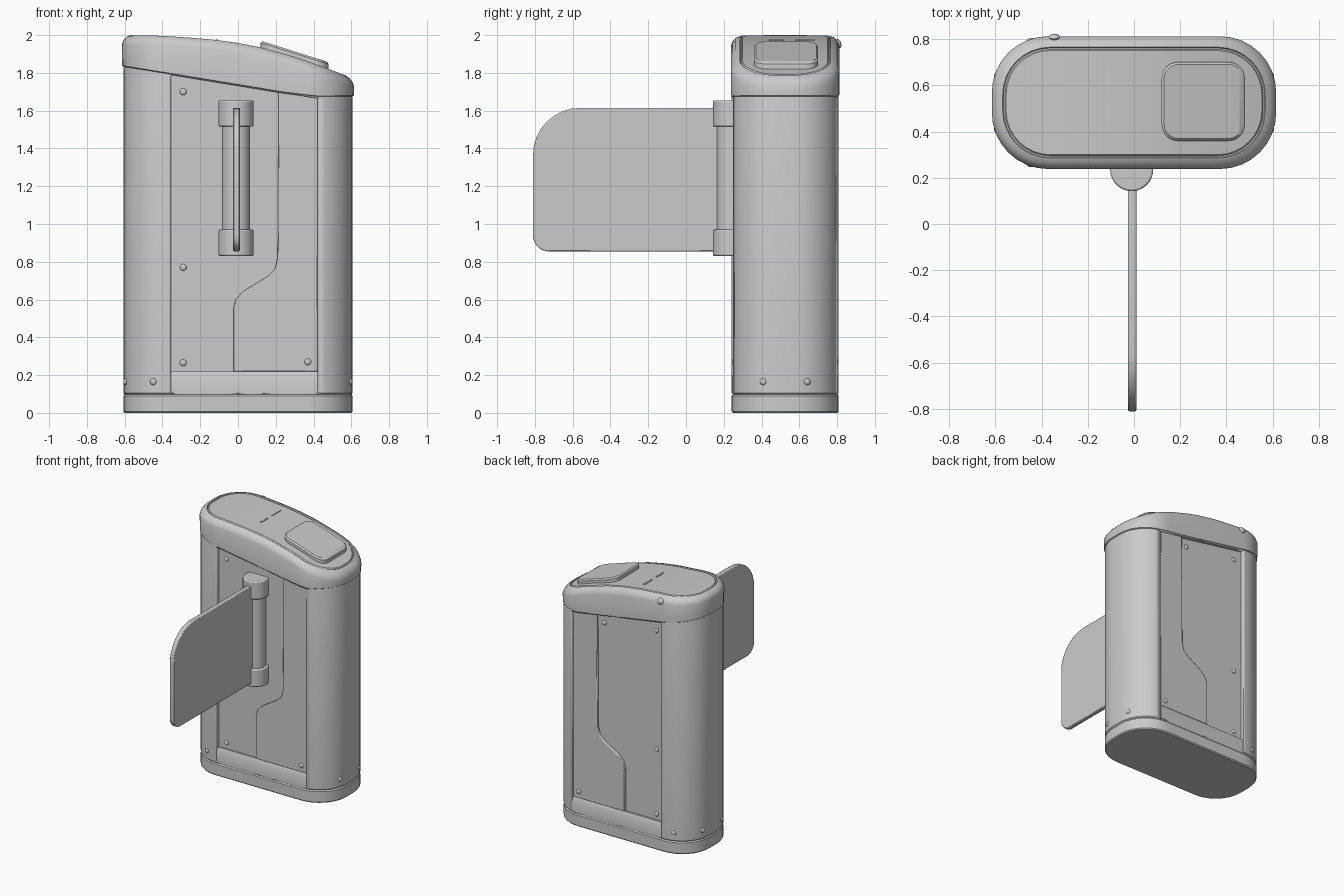
import bpy, bmesh, math
from mathutils import Vector

if "Cube" in bpy.data.objects:
    bpy.data.objects.remove(bpy.data.objects["Cube"])

grey = bpy.data.materials.new("grey")
grey.diffuse_color = (0.6, 0.6, 0.6, 1)
grey.use_nodes = True
grey.node_tree.nodes["Principled BSDF"].inputs["Base Color"].default_value = grey.diffuse_color
CY = 0.525   # depth centre of the cabinet


def finish(name, bm, bevel=0.0, angle=35):
    bmesh.ops.recalc_face_normals(bm, faces=bm.faces)
    me = bpy.data.meshes.new(name)
    bm.to_mesh(me)
    bm.free()
    ob = bpy.data.objects.new(name, me)
    bpy.context.collection.objects.link(ob)
    me.materials.append(grey)
    bpy.ops.object.select_all(action='DESELECT')
    bpy.context.view_layer.objects.active = ob
    ob.select_set(True)
    if bevel:
        m = ob.modifiers.new("bevel", 'BEVEL')
        m.width, m.segments, m.limit_method = bevel, 2, 'ANGLE'
    bpy.ops.object.shade_smooth_by_angle(angle=math.radians(angle))
    return ob


def interp(pts):
    def f(x):
        if x <= pts[0][0]:
            return pts[0][1]
        for (a, za), (b, zb) in zip(pts, pts[1:]):
            if x <= b:
                return za + (zb - za) * (x - a) / (b - a)
        return pts[-1][1]
    return f


def half_outline(hx, hy, r, n=8, straight=16):
    """Front half of a rounded rectangle, left to right."""
    arc = [(hx - r + r * math.cos(t), -hy + r - r * math.sin(t))
           for t in [math.pi / 2 * (1 - i / n) for i in range(n + 1)]]
    mid = [(-(hx - r) + 2 * (hx - r) * i / straight, -hy) for i in range(1, straight)]
    return [(-x, y) for x, y in reversed(arc)] + mid + arc


def loft(name, layers, cx=0, cy=CY, bevel=0.0, angle=35):
    """Layers of (half x, half y, radius, height function)."""
    bm = bmesh.new()
    rings = []
    for hx, hy, r, zf in layers:
        h = half_outline(hx, hy, r)
        ring = h + [(x, -y) for x, y in reversed(h)]
        rings.append([bm.verts.new((x + cx, y + cy, zf(x + cx))) for x, y in ring])
    n = len(rings[0])
    for a, b in zip(rings, rings[1:]):
        for i in range(n):
            j = (i + 1) % n
            bm.faces.new((a[i], a[j], b[j], b[i]))
    for ring in (rings[0], rings[-1]):
        for i in range(n // 2 - 1):
            bm.faces.new((ring[i], ring[i + 1], ring[n - 2 - i], ring[n - 1 - i]))
    return finish(name, bm, bevel, angle)


def prism(name, pts, axis, lo, hi, bevel=0.0):
    """Extrude a profile along x (pts are y,z) or y (pts are x,z)."""
    bm = bmesh.new()
    def at(p, d):
        return (d, p[0], p[1]) if axis == 'x' else (p[0], d, p[1])
    a = [bm.verts.new(at(p, lo)) for p in pts]
    b = [bm.verts.new(at(p, hi)) for p in pts]
    bm.faces.new(a)
    bm.faces.new(b[::-1])
    for i in range(len(pts)):
        j = (i + 1) % len(pts)
        bm.faces.new((a[i], b[i], b[j], a[j]))
    return finish(name, bm, bevel)


def cylinder(name, x, y, z0, z1, r, bevel):
    bm = bmesh.new()
    bmesh.ops.create_cone(bm, cap_ends=True, segments=32, radius1=r, radius2=r, depth=z1 - z0)
    bmesh.ops.translate(bm, verts=bm.verts, vec=(x, y, (z0 + z1) / 2))
    return finish(name, bm, bevel)


def rivet(name, pos, normal, r=0.018):
    bm = bmesh.new()
    bmesh.ops.create_uvsphere(bm, u_segments=12, v_segments=8, radius=r)
    bmesh.ops.scale(bm, verts=bm.verts, vec=(1, 1, 0.55))
    q = Vector((0, 0, 1)).rotation_difference(Vector(normal))
    bmesh.ops.rotate(bm, verts=bm.verts, cent=(0, 0, 0), matrix=q.to_matrix())
    bmesh.ops.translate(bm, verts=bm.verts, vec=pos)
    return finish(name, bm)


def const(z):
    return lambda x: z


top = interp([(-0.61, 2.0), (-0.45, 1.998), (-0.3, 1.99), (-0.12, 1.975), (0.0, 1.958),
              (0.12, 1.935), (0.3, 1.885), (0.47, 1.825), (0.56, 1.79), (0.61, 1.775)])
under = interp([(-0.61, 1.83), (-0.36, 1.79), (0.25, 1.69), (0.42, 1.67), (0.61, 1.672)])


def up(f, d):
    return lambda x: f(x) + d


# Foot and cabinet body
loft("foot", [(0.6, 0.275, 0.23, const(0)), (0.607, 0.283, 0.24, const(0.008)),
              (0.607, 0.283, 0.24, const(0.09)), (0.6, 0.276, 0.235, const(0.099))])
body = loft("cabinet_body", [(0.6, 0.276, 0.235, const(0.098)), (0.607, 0.283, 0.24, const(0.106)),
                             (0.607, 0.283, 0.24, up(under, -0.008)),
                             (0.6, 0.276, 0.235, up(under, 0.03))])

# Recessed windows in the front and back
for side in (-1, 1):
    y0, y1 = sorted((CY + side * 0.253, CY + side * 0.5))
    cut = prism("window_cutter", [(-0.355, 0.104), (0.42, 0.104), (0.42, 1.665), (-0.355, 1.789)],
                'y', y0, y1)
    cut.hide_render = True
    m = body.modifiers.new("window", 'BOOLEAN')
    m.operation, m.object, m.solver = 'DIFFERENCE', cut, 'EXACT'
    bpy.context.view_layer.objects.active = body
    bpy.ops.object.modifier_apply(modifier=m.name)
    bpy.data.objects.remove(cut)

# Cap with rounded shoulder and a fine groove around the lid
loft("cap", [(0.6, 0.276, 0.235, under), (0.613, 0.287, 0.243, up(under, 0.008)),
             (0.615, 0.287, 0.243, up(top, -0.05)), (0.608, 0.279, 0.237, up(top, -0.028)),
             (0.59, 0.262, 0.225, up(top, -0.008)), (0.568, 0.24, 0.205, top),
             (0.564, 0.236, 0.2, up(top, -0.007)), (0.558, 0.23, 0.195, up(top, -0.007)),
             (0.553, 0.225, 0.19, up(top, -0.001))], angle=30)

# Raised reader pad on the sloped lid
slope = lambda x: 1.97 - (x - 0.12) * 0.315
loft("reader_pad", [(0.18, 0.17, 0.07, up(slope, -0.06)), (0.18, 0.17, 0.07, up(slope, -0.01)),
                    (0.17, 0.16, 0.062, slope)], cx=0.3, cy=0.53)

# Slits on the lid
for i, (y, h) in enumerate(((0.48, 0.04), (0.63, 0.05))):
    z = top(-0.115)
    prism("lid_slit_%d" % i, [(-0.118, z - 0.005), (-0.106, z - 0.005), (-0.106, z + 0.003),
                              (-0.118, z + 0.003)], 'y', y - h, y + h)

# Side plate with a stepped edge, and sloped sill, on both faces
step = [(-0.025, 0.22), (-0.025, 0.55), (-0.012, 0.6), (0.03, 0.645), (0.16, 0.725),
        (0.195, 0.76), (0.21, 0.82), (0.215, 1.7)]
plate = step + [(0.42, 1.67), (0.42, 0.22)]
for side, label in ((-1, "front"), (1, "back")):
    y0, y1 = sorted((CY + side * 0.24, CY + side * 0.272))
    prism(label + "_stepped_plate", plate, 'y', y0, y1, 0.005)
    prism(label + "_sill", [(CY + side * 0.24, 0.104), (CY + side * 0.281, 0.104),
                            (CY + side * 0.281, 0.19), (CY + side * 0.268, 0.22),
                            (CY + side * 0.24, 0.22)], 'x', -0.355, 0.42)
    # Rivets on the recessed panel, plate and corner columns
    spots = [(-0.29, 1.7, 0.254), (-0.29, 0.77, 0.254), (-0.29, 0.265, 0.254), (0.37, 0.27, 0.272)]
    if side > 0:
        spots.append((0.16, 1.64, 0.254))
    for i, (x, z, d) in enumerate(spots):
        rivet("%s_rivet_%d" % (label, i), (x, CY + side * d, z), (0, side, 0))
    for sx in (-1, 1):
        for i, a in enumerate((20, 72)):
            if sx > 0 and i == 0:
                continue
            nx, ny = sx * math.sin(math.radians(a)), side * math.cos(math.radians(a))
            rivet("%s_column_rivet_%d_%d" % (label, sx, i),
                  (sx * 0.367 + 0.24 * nx, CY + side * 0.043 + 0.24 * ny, 0.165), (nx, ny, 0))
rivet("cap_rivet", (-0.345, CY + 0.283, 1.955), (0, 1, 0.3), 0.025)

# Hinge post with two collars
cylinder("hinge_rod", -0.01, 0.235, 0.9, 1.6, 0.074, 0.004)
cylinder("lower_collar", -0.01, 0.235, 0.83, 0.97, 0.093, 0.008)
cylinder("upper_collar", -0.01, 0.235, 1.515, 1.655, 0.093, 0.008)


# Swing gate leaf with rounded outer corners
def corner(cy, cz, r, a0, a1, n=8):
    return [(cy + r * math.cos(math.radians(a0 + (a1 - a0) * i / n)),
             cz + r * math.sin(math.radians(a0 + (a1 - a0) * i / n))) for i in range(n + 1)]


def leaf(d):
    return ([(0.18, 0.855 + d), (0.18, 1.615 - d)] + corner(-0.56, 1.365, 0.25 - d, 90, 180)
            + corner(-0.725, 0.94, 0.085 - d, 180, 270))


prism("gate_leaf", leaf(0), 'x', -0.026, 0.01, 0.006)
